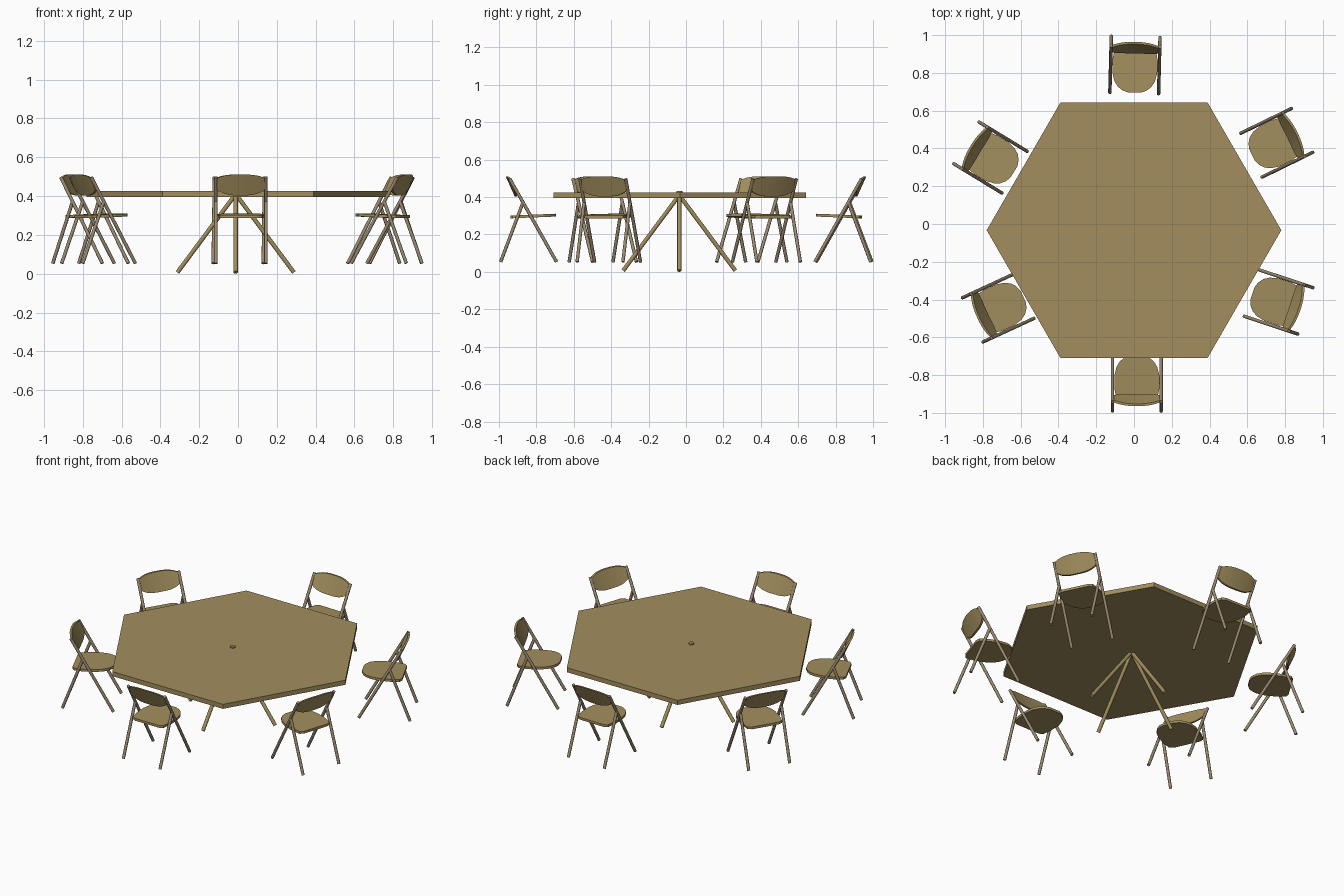
import bpy, bmesh, math
from mathutils import Vector, Matrix

if "Cube" in bpy.data.objects:
    bpy.data.objects.remove(bpy.data.objects["Cube"])


def material(name, rgb):
    m = bpy.data.materials.new(name)
    m.diffuse_color = (*rgb, 1)
    m.use_nodes = True
    m.node_tree.nodes["Principled BSDF"].inputs["Base Color"].default_value = m.diffuse_color
    return m


WOOD = material("tan_wood", (0.36, 0.27, 0.11))
FRAME = material("chair_frame", (0.32, 0.25, 0.16))


def finish(name, bm, mat):
    bmesh.ops.recalc_face_normals(bm, faces=bm.faces[:])
    me = bpy.data.meshes.new(name)
    bm.to_mesh(me)
    bm.free()
    me.materials.append(mat)
    return me


def place(name, me, matrix=Matrix(), smooth=False):
    ob = bpy.data.objects.new(name, me)
    bpy.context.collection.objects.link(ob)
    ob.matrix_world = matrix
    if smooth:
        for p in me.polygons:
            p.use_smooth = len(p.vertices) == 4
    return ob


def strut(bm, a, b, r, sides=12):
    a, b = Vector(a), Vector(b)
    d = b - a
    m = Matrix.Translation((a + b) / 2) @ d.to_track_quat('Z', 'Y').to_matrix().to_4x4()
    bmesh.ops.create_cone(bm, cap_ends=True, segments=sides, radius1=r, radius2=r,
                          depth=d.length, matrix=m)


def prism(name, outline, z0, z1, mat, tilt=0.0):
    bm = bmesh.new()
    f = bm.faces.new([bm.verts.new((x, y, z0 + tilt * x)) for x, y in outline])
    ex = bmesh.ops.extrude_face_region(bm, geom=[f])
    for v in ex["geom"]:
        if isinstance(v, bmesh.types.BMVert):
            v.co.z += z1 - z0
    return finish(name, bm, mat)


# hexagonal table top
hexagon = [(0.78 * math.cos(i * math.pi / 3), 0.78 * math.sin(i * math.pi / 3) - 0.033)
           for i in range(6)]
place("table_top", prism("table_top", hexagon, 0.396, 0.425, WOOD))

# four splayed table legs and the centre hub
cx, cy = -0.012, -0.036
for i in range(4):
    a = i * math.pi / 2
    bm = bmesh.new()
    strut(bm, (cx, cy, 0.41),
          (cx + 0.3 * math.cos(a), cy + 0.3 * math.sin(a), 0.0066), 0.011)
    place(f"table_leg_{i + 1}", finish("table_leg", bm, WOOD), smooth=True)
bm = bmesh.new()
strut(bm, (cx, cy, 0.395), (cx, cy, 0.432), 0.016, 16)
place("table_hub", finish("table_hub", bm, WOOD), smooth=True)

# chair parts, local frame: +x is the way the chair faces
half = [(-0.097, 0.085), (-0.085, 0.108), (-0.03, 0.119), (0.04, 0.119), (0.085, 0.108),
        (0.115, 0.09), (0.135, 0.065), (0.146, 0.035)]
outline = [(x, -y) for x, y in half] + [(x, y) for x, y in reversed(half)]
seat = prism("chair_seat", outline, 0.29, 0.305, WOOD, tilt=0.04)

# curved back panel with bowed upper and lower edges
bm = bmesh.new()
N = 16
rows = []
for i in range(N + 1):
    u = -1 + 2 * i / N
    h = 0.054 * (1 - 0.45 * abs(u) ** 3)
    zc = 0.457 + 0.006 * abs(u) ** 3
    ring = []
    for off, s in ((-0.006, -1), (-0.006, 1), (0.006, 1), (0.006, -1)):
        z = zc + s * h
        x = -0.092 - 0.45 * (z - 0.457) + 0.012 * u * u + off
        ring.append(bm.verts.new((x, u * 0.124, z)))
    rows.append(ring)
for p, q in zip(rows, rows[1:]):
    for k in range(4):
        bm.faces.new((p[k], p[(k + 1) % 4], q[(k + 1) % 4], q[k]))
bm.faces.new(rows[0])
bm.faces.new(rows[-1])
back = finish("chair_back", bm, WOOD)


def leg_pair(name, foot, top):
    bm = bmesh.new()
    for y in (-0.129, 0.129):
        strut(bm, (foot[0], y, foot[1]), (top[0], y, top[1]), 0.009)
    return finish(name, bm, FRAME)


front = leg_pair("chair_front_legs", (0.15, 0.053), (-0.1, 0.497))
rear = leg_pair("chair_rear_legs", (-0.149, 0.053), (-0.03, 0.37))

# six chairs: x, y, facing angle
CHAIRS = [(0.005, 0.842, -91.5), (0.015, -0.842, 90), (-0.76, 0.352, -31.3),
          (0.756, 0.43, 206), (-0.719, -0.445, 24.8), (0.766, -0.413, 161.7)]
for n, (x, y, deg) in enumerate(CHAIRS, 1):
    m = Matrix.Translation((x, y, 0)) @ Matrix.Rotation(math.radians(deg), 4, 'Z')
    place(f"chair_{n}_seat", seat, m)
    place(f"chair_{n}_back", back, m)
    place(f"chair_{n}_front_legs", front, m, True)
    place(f"chair_{n}_rear_legs", rear, m, True)
